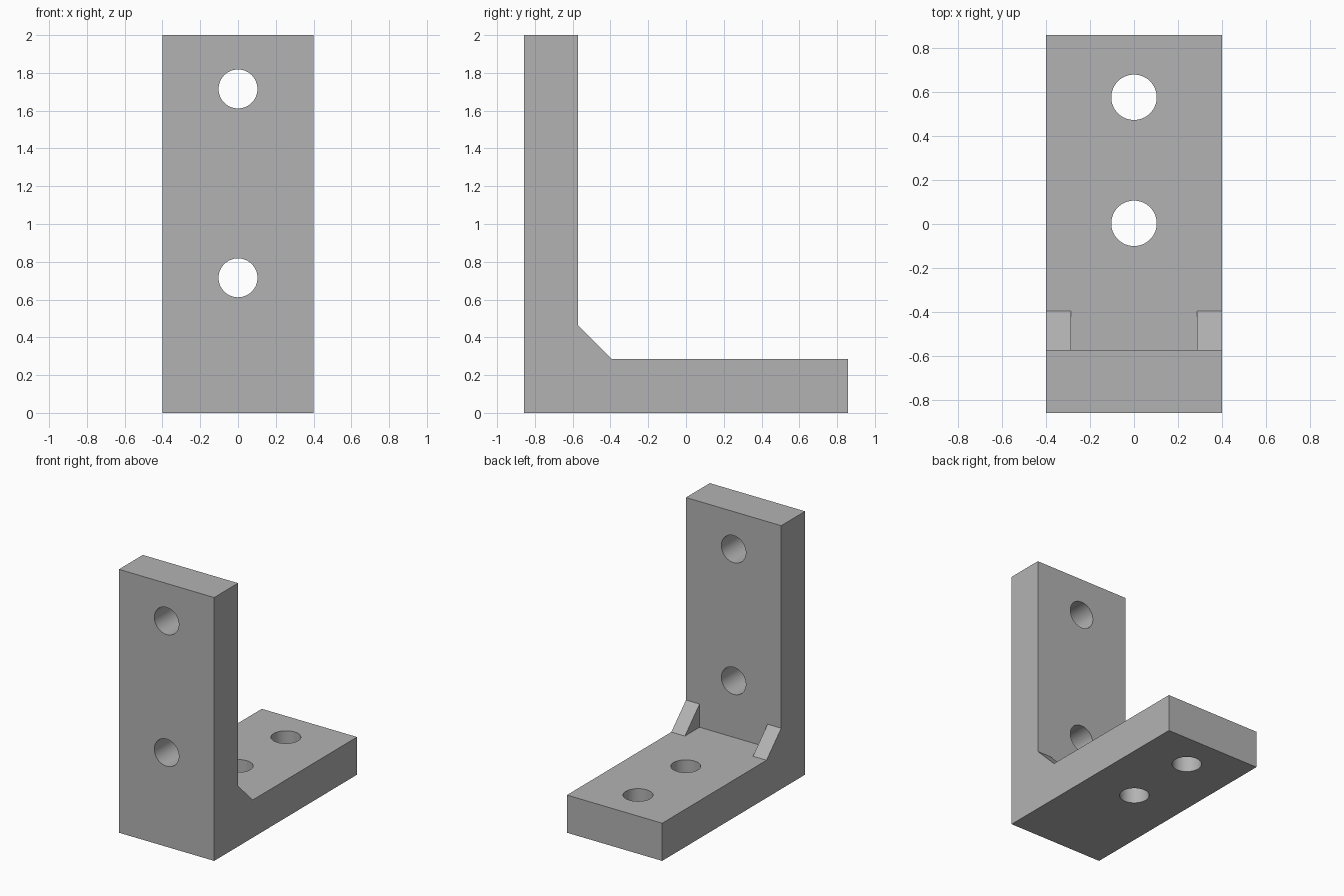
import bpy, bmesh, math
from mathutils import Matrix, Vector

cube = bpy.data.objects.get("Cube")
if cube:
    bpy.data.objects.remove(cube, do_unlink=True)

HALF_W, HALF_D, HEIGHT = 0.4, 0.857, 2.0
THICK, GUSSET, GUSSET_W = 0.286, 0.176, 0.114
HOLE_R = 0.103
INNER_Y = -HALF_D + THICK

grey = bpy.data.materials.new("steel_grey")
grey.use_nodes = True
colour = (0.45, 0.45, 0.45, 1)
grey.diffuse_color = colour
grey.node_tree.nodes["Principled BSDF"].inputs["Base Color"].default_value = colour


def make_object(name, bm):
    bmesh.ops.recalc_face_normals(bm, faces=bm.faces)
    mesh = bpy.data.meshes.new(name)
    bm.to_mesh(mesh)
    bm.free()
    mesh.materials.append(grey)
    obj = bpy.data.objects.new(name, mesh)
    bpy.context.collection.objects.link(obj)
    return obj


def prism(name, profile, half_width):
    """Extrude a (y, z) outline symmetrically along x."""
    bm = bmesh.new()
    face = bm.faces.new([bm.verts.new((-half_width, y, z)) for y, z in profile])
    moved = bmesh.ops.extrude_face_region(bm, geom=[face])["geom"]
    verts = [v for v in moved if isinstance(v, bmesh.types.BMVert)]
    bmesh.ops.translate(bm, verts=verts, vec=(2 * half_width, 0, 0))
    return make_object(name, bm)


def hole_cutter(name, centre, rotation):
    bm = bmesh.new()
    bmesh.ops.create_cone(bm, cap_ends=True, segments=64, radius1=HOLE_R, radius2=HOLE_R,
                          depth=2 * THICK, matrix=Matrix.Translation(Vector(centre)) @ rotation)
    return make_object(name, bm)


# L-shaped body with a sloped inner corner
bracket = prism("angle_bracket", [
    (-HALF_D, 0), (HALF_D, 0), (HALF_D, THICK), (INNER_Y + GUSSET, THICK),
    (INNER_Y, THICK + GUSSET), (INNER_Y, HEIGHT), (-HALF_D, HEIGHT)], HALF_W)

# Clear the middle of the corner, leaving a gusset on each side
cutters = [prism("corner_cutter", [
    (INNER_Y, THICK), (INNER_Y + 2 * GUSSET, THICK),
    (INNER_Y + 2 * GUSSET, THICK + 2 * GUSSET), (INNER_Y, THICK + 2 * GUSSET)],
    HALF_W - GUSSET_W)]

# Screw holes through the upright plate and the base plate
for z in (0.715, 1.715):
    cutters.append(hole_cutter("upright_hole_cutter", (0, -HALF_D + THICK / 2, z),
                               Matrix.Rotation(math.pi / 2, 4, "X")))
for y in (0.003, 0.575):
    cutters.append(hole_cutter("base_hole_cutter", (0, y, THICK / 2), Matrix.Identity(4)))

for cutter in cutters:
    cutter.hide_render = True
    cutter.hide_set(True)
    mod = bracket.modifiers.new(cutter.name, "BOOLEAN")
    mod.operation = "DIFFERENCE"
    mod.solver = "EXACT"
    mod.object = cutter

# Bake the cuts, then smooth only the hole walls
bpy.context.view_layer.objects.active = bracket
bracket.select_set(True)
for mod in list(bracket.modifiers):
    bpy.ops.object.modifier_apply(modifier=mod.name)
for cutter in cutters:
    bpy.data.objects.remove(cutter, do_unlink=True)
bpy.ops.object.shade_smooth_by_angle(angle=math.radians(30))
